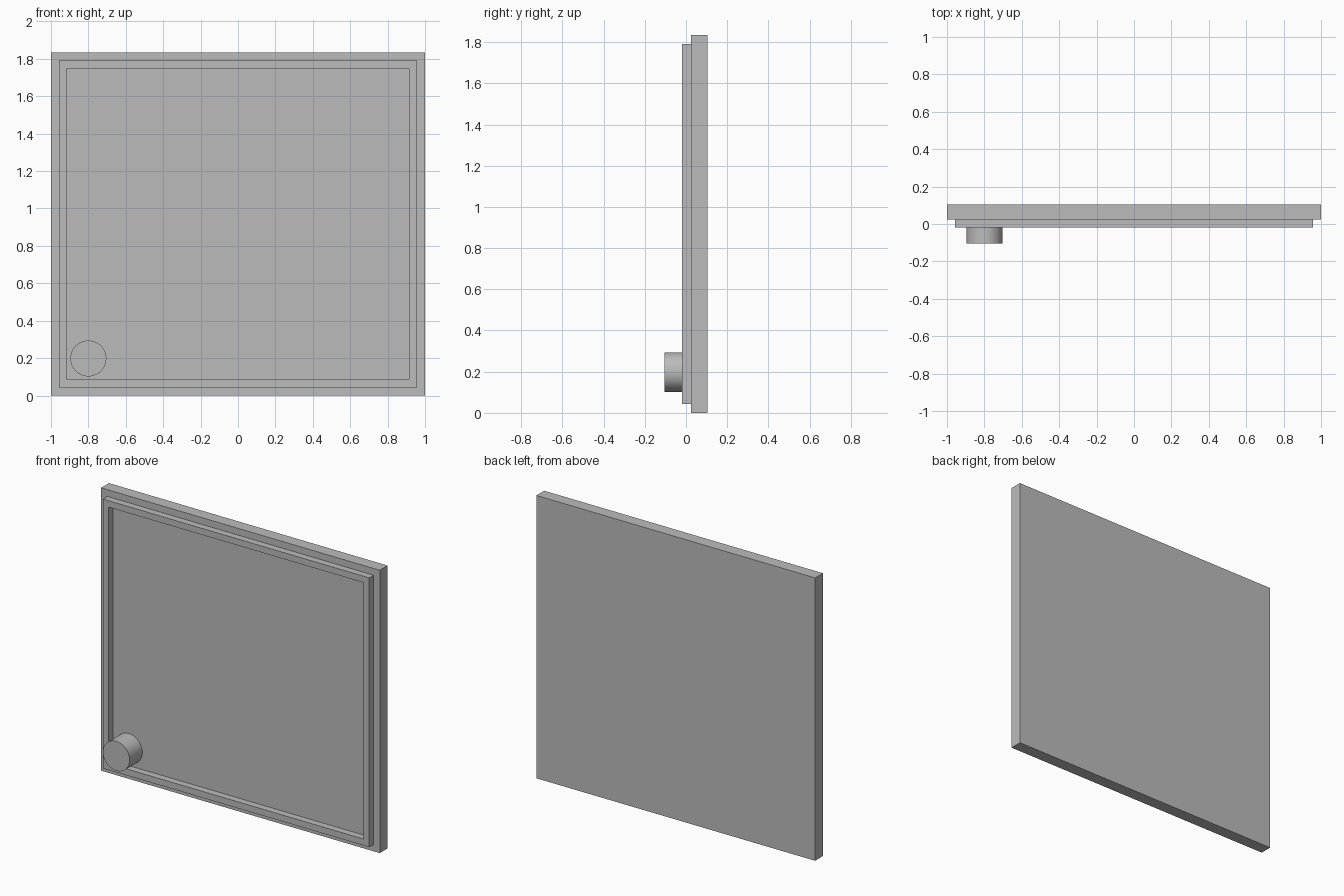
import bpy
import bmesh
from math import pi

cube = bpy.data.objects.get("Cube")
if cube:
    bpy.data.objects.remove(cube, do_unlink=True)

# Single plain grey
GREY = (0.5, 0.5, 0.5, 1.0)
grey = bpy.data.materials.new("plain_grey")
grey.diffuse_color = GREY
grey.use_nodes = True
grey.node_tree.nodes["Principled BSDF"].inputs["Base Color"].default_value = GREY

# Shared dimensions
HEIGHT = 1.835
MID_Z = HEIGHT / 2
BACK, PANEL_FRONT, RIM_FRONT, KNOB_FRONT = 0.105, 0.025, -0.02, -0.105


# Back panel
bpy.ops.mesh.primitive_cube_add(size=1, location=(0, (BACK + PANEL_FRONT) / 2, MID_Z))
panel = bpy.context.object
panel.name = "back_panel"
panel.scale = (2, BACK - PANEL_FRONT, HEIGHT)
bpy.ops.object.transform_apply(location=False, rotation=False, scale=True)
panel.data.materials.append(grey)


# Raised rim: a rectangular section swept round the four corners
def rectangle(bm, margin, y):
    half_x, half_z = 1 - margin, MID_Z - margin
    return [bm.verts.new((sx * half_x, y, MID_Z + sz * half_z))
            for sx, sz in ((-1, -1), (1, -1), (1, 1), (-1, 1))]


bm = bmesh.new()
OUTER, INNER = 0.044, 0.086
loops = [rectangle(bm, margin, y) for margin, y in (
    (OUTER, PANEL_FRONT), (OUTER, RIM_FRONT), (INNER, RIM_FRONT), (INNER, PANEL_FRONT))]
for i, loop in enumerate(loops):
    following = loops[(i + 1) % 4]
    for j in range(4):
        k = (j + 1) % 4
        bm.faces.new((loop[j], loop[k], following[k], following[j]))
bmesh.ops.recalc_face_normals(bm, faces=bm.faces)
rim_mesh = bpy.data.meshes.new("raised_rim")
bm.to_mesh(rim_mesh)
bm.free()
rim_mesh.materials.append(grey)
bpy.context.collection.objects.link(bpy.data.objects.new("raised_rim", rim_mesh))

# Round knob in the lower corner, standing on the panel
bpy.ops.mesh.primitive_cylinder_add(
    vertices=64, radius=0.096, depth=PANEL_FRONT - KNOB_FRONT,
    location=(-0.8, (PANEL_FRONT + KNOB_FRONT) / 2, 0.198), rotation=(pi / 2, 0, 0))
knob = bpy.context.object
knob.name = "round_knob"
knob.data.materials.append(grey)
bpy.ops.object.shade_smooth_by_angle()
